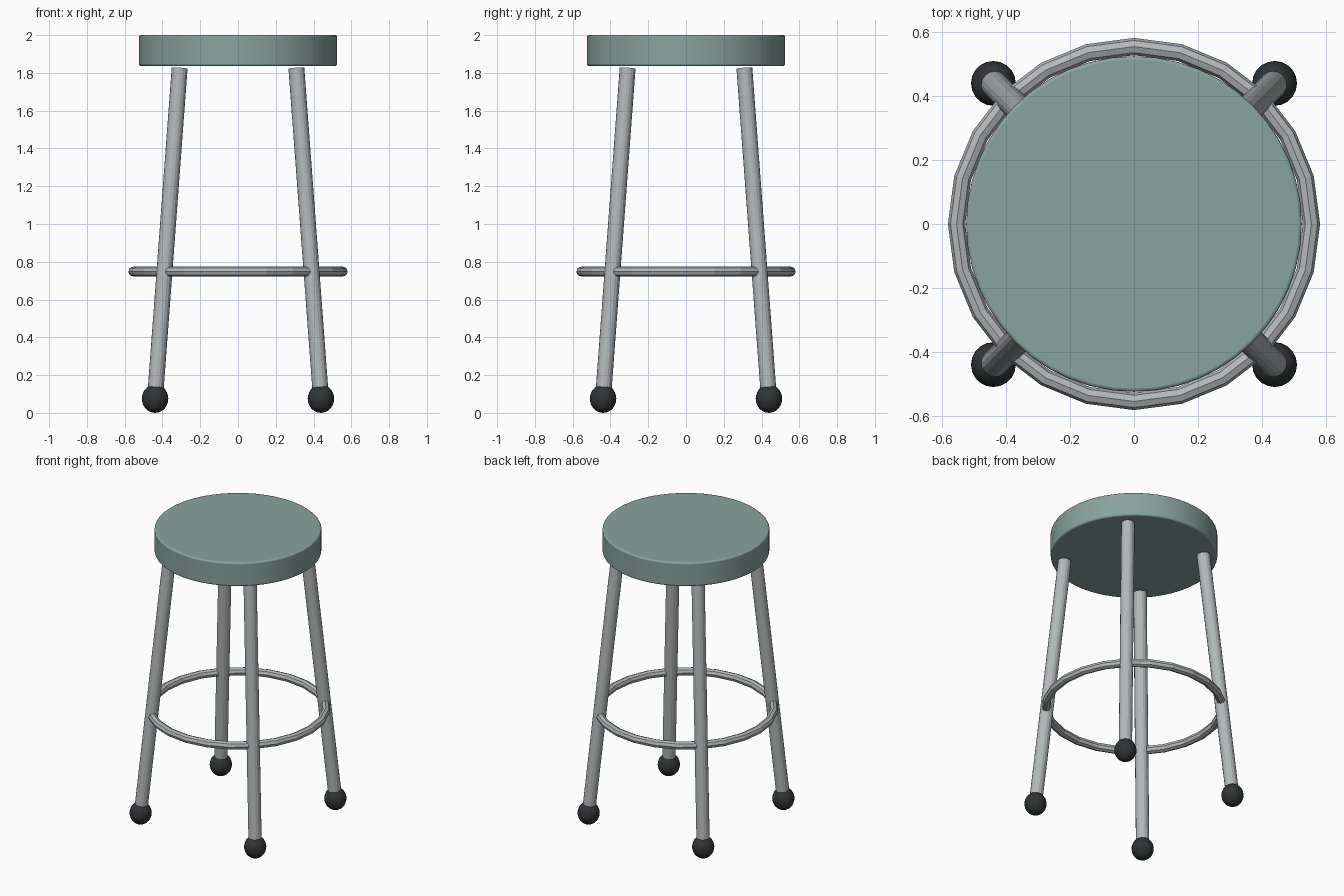
import bpy, math
from mathutils import Vector

if "Cube" in bpy.data.objects:
    bpy.data.objects.remove(bpy.data.objects["Cube"])


def material(name, color):
    m = bpy.data.materials.new(name)
    m.diffuse_color = (*color, 1)
    m.use_nodes = True
    m.node_tree.nodes["Principled BSDF"].inputs["Base Color"].default_value = m.diffuse_color
    return m


def finish(name, mat, smooth=None):
    ob = bpy.context.object
    ob.name = name
    ob.data.materials.append(mat)
    if smooth:
        bpy.ops.object.shade_smooth_by_angle(angle=math.radians(smooth))
    return ob


green = material("green_vinyl", (0.25, 0.37, 0.34))
steel = material("steel", (0.45, 0.48, 0.49))
rubber = material("black_rubber", (0.03, 0.035, 0.037))

# Round seat with softened rims
bpy.ops.mesh.primitive_cylinder_add(vertices=48, radius=0.524, depth=0.164,
                                    location=(0, 0, 1.918))
seat = finish("seat", green)
bevel = seat.modifiers.new("soft_rim", 'BEVEL')
bevel.width = 0.01
bevel.segments = 3
bpy.ops.object.shade_smooth_by_angle(angle=math.radians(40))

# Foot ring with visible facets
bpy.ops.mesh.primitive_torus_add(major_segments=24, minor_segments=8,
                                 major_radius=0.554, minor_radius=0.027,
                                 location=(0, 0, 0.748))
finish("foot_ring", steel)

# Splayed legs and ball feet at the four corners
for side, sx in (("left", -1), ("right", 1)):
    for end, sy in (("front", -1), ("back", 1)):
        top = Vector((sx * 0.309, sy * 0.309, 1.825))
        foot = Vector((sx * 0.439, sy * 0.439, 0.08))
        axis = top - foot
        bpy.ops.mesh.primitive_cylinder_add(
            vertices=16, radius=0.042, depth=axis.length,
            location=(top + foot) / 2,
            rotation=axis.to_track_quat('Z', 'Y').to_euler())
        finish(f"{end}_{side}_leg", steel)

        bpy.ops.mesh.primitive_uv_sphere_add(
            segments=20, ring_count=14, radius=1,
            location=(foot.x, foot.y, 0.075), scale=(0.07, 0.07, 0.075))
        finish(f"{end}_{side}_foot", rubber, 60)
